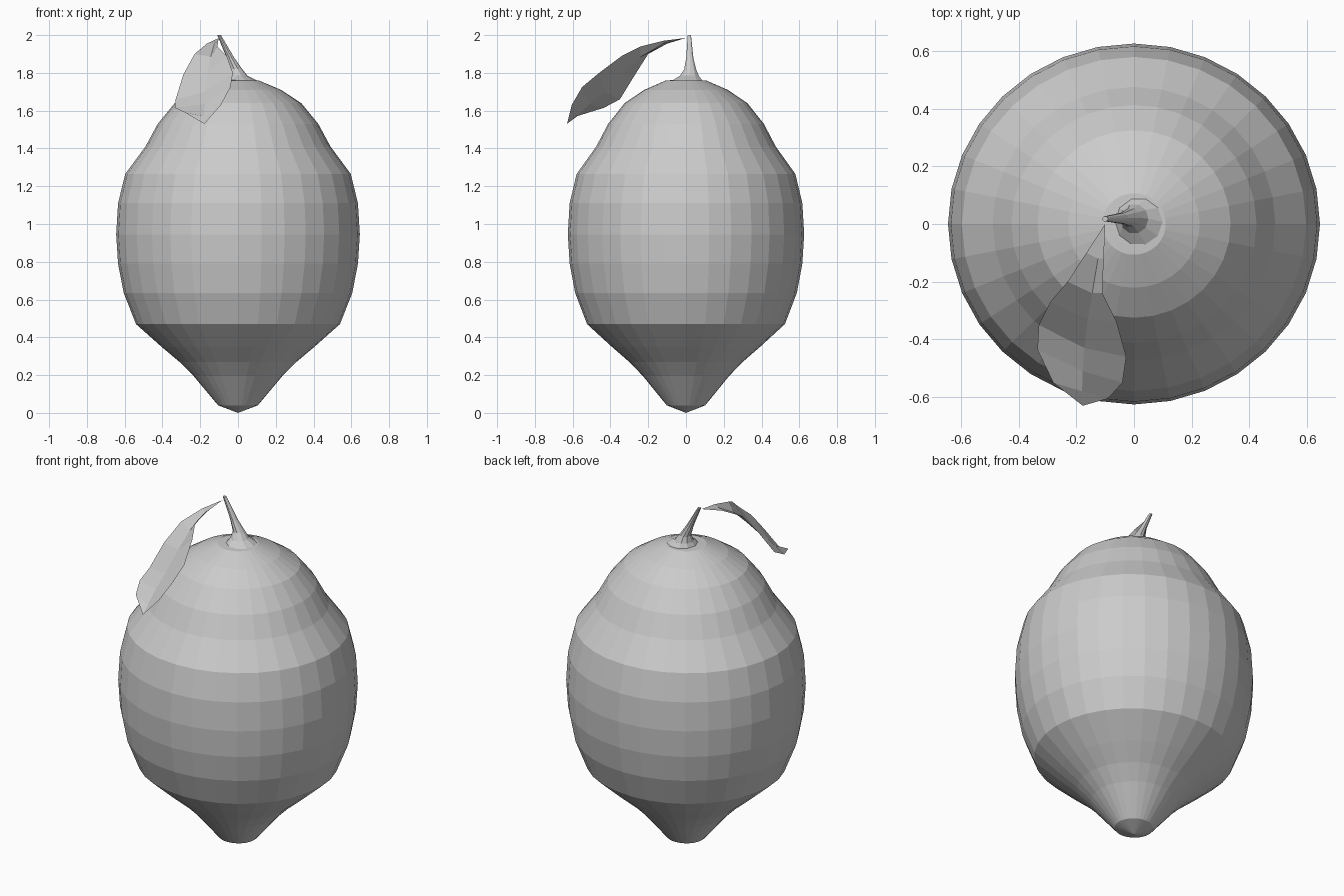
import bpy
from math import cos, sin, pi

if "Cube" in bpy.data.objects:
    bpy.data.objects.remove(bpy.data.objects["Cube"])


def make(name, verts, faces):
    mesh = bpy.data.meshes.new(name)
    mesh.from_pydata(verts, [], faces)
    mesh.update()
    ob = bpy.data.objects.new(name, mesh)
    bpy.context.collection.objects.link(ob)
    return ob


def rings(name, stations, sides, bottom, top):
    """Skin round sections (x, y, z, rx, ry) and close both ends to a point."""
    verts, faces = [], []
    for x, y, z, rx, ry in stations:
        for i in range(sides):
            a = 2 * pi * i / sides
            verts.append((x + rx * cos(a), y + ry * sin(a), z))
    for k in range(len(stations) - 1):
        for i in range(sides):
            j = (i + 1) % sides
            a, b = k * sides, (k + 1) * sides
            faces.append((a + i, a + j, b + j, b + i))
    lo = len(verts)
    verts += [bottom, top]
    last = (len(stations) - 1) * sides
    for i in range(sides):
        j = (i + 1) % sides
        faces.append((lo, j, i))
        faces.append((lo + 1, last + i, last + j))
    return make(name, verts, faces)


# Fruit body: faceted lathe, slightly narrower in depth
profile = [(0.105, 0.04), (0.235, 0.195), (0.31, 0.27), (0.405, 0.35),
           (0.54, 0.47), (0.605, 0.635), (0.635, 0.79), (0.645, 0.945),
           (0.635, 1.11), (0.597, 1.265), (0.49, 1.41), (0.425, 1.53),
           (0.335, 1.64), (0.228, 1.71), (0.11, 1.76)]
rings("fruit_body", [(0, 0, z, r, r * 0.97) for r, z in profile], 32,
      (0, 0, 0.0), (0, 0, 1.765))

# Stem: flared foot, leaning to the left
stem = [(0.02, 0.005, 1.755, 0.09, 0.09), (0.0, 0.018, 1.785, 0.05, 0.052),
        (-0.01, 0.022, 1.82, 0.032, 0.033), (-0.04, 0.02, 1.88, 0.02, 0.02),
        (-0.10, 0.018, 2.0, 0.01, 0.009)]
rings("stem", stem, 10, (0.02, 0.005, 1.75), (-0.10, 0.018, 2.0))

# Leaf: left edge, midrib and right edge drooping from the stem tip
left = [(-.165, -.10, 1.955), (-.23, -.20, 1.90), (-.29, -.27, 1.79),
        (-.33, -.35, 1.66), (-.335, -.435, 1.615), (-.28, -.55, 1.59)]
mid = [(-.125, -.12, 1.955), (-.145, -.24, 1.885), (-.16, -.33, 1.80),
       (-.172, -.43, 1.70), (-.178, -.51, 1.635), (-.18, -.58, 1.57)]
right = [(-.105, -.12, 1.97), (-.11, -.24, 1.94), (-.06, -.34, 1.89),
         (-.027, -.46, 1.80), (-.04, -.55, 1.725), (-.09, -.605, 1.63)]
n = len(mid)
verts = left + mid + right + [(-.10, 0.0, 1.985), (-.178, -.63, 1.53)]
base, tip = 3 * n, 3 * n + 1
faces = [(base, 0, n), (base, n, 2 * n),
         (tip, 2 * n - 1, n - 1), (tip, 3 * n - 1, 2 * n - 1)]
for s in (0, n):
    for k in range(n - 1):
        faces.append((s + k, s + k + 1, s + n + k + 1, s + n + k))
make("leaf", verts, faces)
